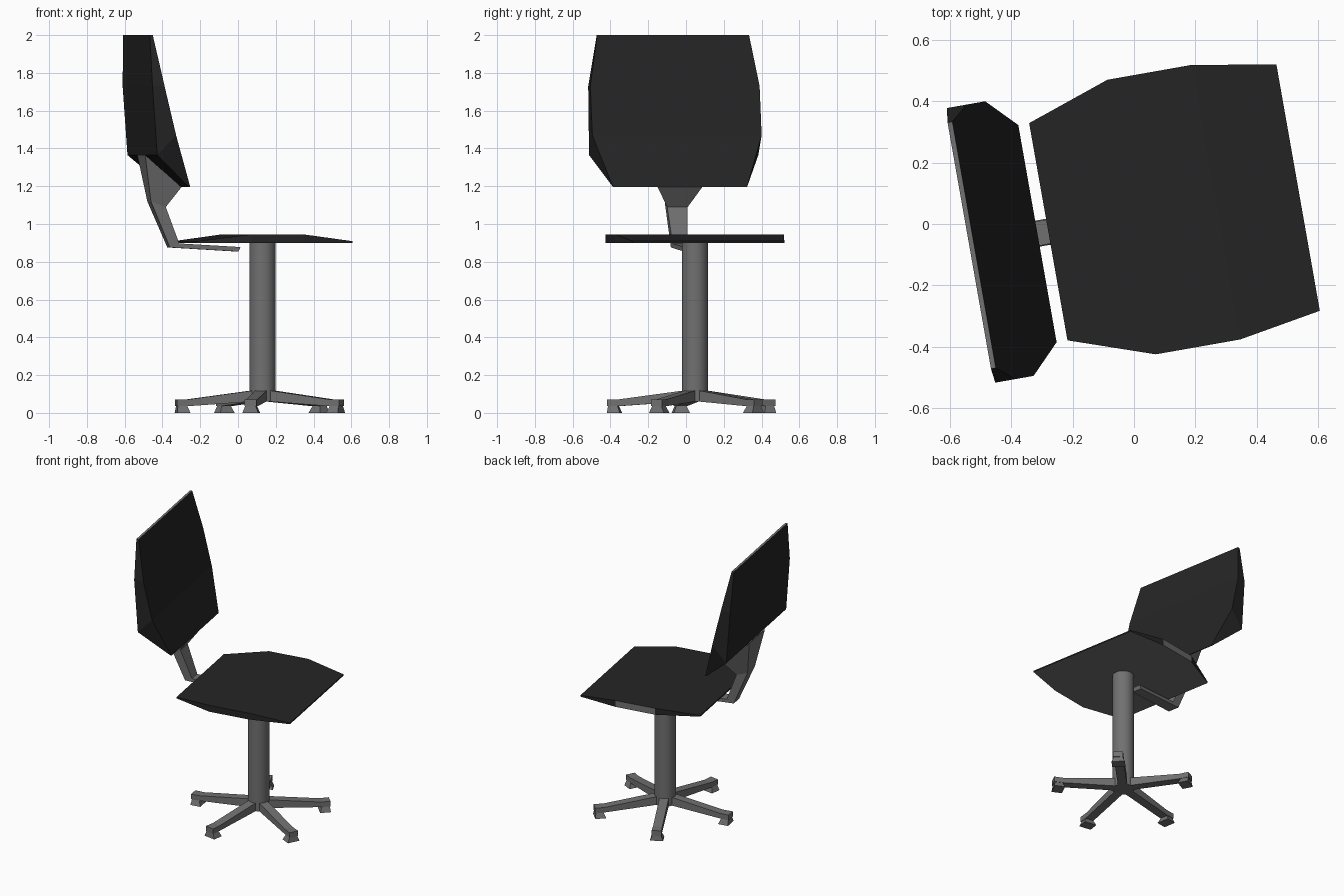
import bpy, bmesh, math
from mathutils import Matrix

if "Cube" in bpy.data.objects:
    bpy.data.objects.remove(bpy.data.objects["Cube"])

# The whole chair is turned 10 degrees about its column
FRAME = Matrix.Translation((0.13, 0.047, 0)) @ Matrix.Rotation(math.radians(10), 4, 'Z')


def material(name, r, g, b):
    m = bpy.data.materials.new(name)
    m.diffuse_color = (r, g, b, 1)
    m.use_nodes = True
    m.node_tree.nodes["Principled BSDF"].inputs["Base Color"].default_value = m.diffuse_color
    return m


BLACK = material("black_upholstery", 0.018, 0.018, 0.018)
GREY = material("grey_metal", 0.165, 0.165, 0.165)


def finish(name, bm, mats, matrix=FRAME, grey_rule=None):
    bmesh.ops.recalc_face_normals(bm, faces=bm.faces)
    bm.normal_update()
    if grey_rule:
        for f in bm.faces:
            f.material_index = 1 if grey_rule(f) else 0
    me = bpy.data.meshes.new(name)
    bm.to_mesh(me)
    bm.free()
    for m in mats:
        me.materials.append(m)
    ob = bpy.data.objects.new(name, me)
    ob.matrix_world = matrix
    bpy.context.collection.objects.link(ob)
    return ob


def loft(name, sections, mats, matrix=FRAME, grey_rule=None):
    """Each section (ua, za, ub, zb, half_width) is a rectangle mirrored across y."""
    bm = bmesh.new()
    rings = [[bm.verts.new(p) for p in ((ua, -w, za), (ua, w, za), (ub, w, zb), (ub, -w, zb))]
             for ua, za, ub, zb, w in sections]
    for a, b in zip(rings, rings[1:]):
        for i in range(4):
            j = (i + 1) % 4
            bm.faces.new((a[i], a[j], b[j], b[i]))
    bm.faces.new(rings[0])
    bm.faces.new(rings[-1])
    return finish(name, bm, mats, matrix, grey_rule)


# Seat: arched top, flat grey underside, grey middle panel on the left edge
def seat_grey(f):
    c = f.calc_center_median()
    return f.normal.z < -0.9 or (f.normal.y > 0.9 and abs(c.x) < 0.05)


loft("seat", [(-0.416, 0.909, -0.416, 0.90, 0.36),
              (-0.14, 0.945, -0.14, 0.90, 0.455),
              (0.14, 0.945, 0.14, 0.90, 0.455),
              (0.412, 0.909, 0.412, 0.90, 0.408)], [BLACK, GREY], grey_rule=seat_grey)

# Backrest: same outline as the seat, leaning back, with a grey top edge
loft("backrest", [(-0.452, 1.195, -0.462, 1.198, 0.36),
                  (-0.545, 1.47, -0.646, 1.365, 0.455),
                  (-0.607, 1.73, -0.672, 1.73, 0.455),
                  (-0.662, 2.0, -0.678, 2.0, 0.408)], [BLACK, GREY],
     grey_rule=lambda f: f.normal.z > 0.9)

# Bent arm from under the seat to the flared backrest bracket
loft("backrest_arm", [(-0.125, 0.878, -0.135, 0.854, 0.035),
                      (-0.455, 0.897, -0.505, 0.876, 0.04),
                      (-0.53, 1.09, -0.61, 1.12, 0.055),
                      (-0.457, 1.195, -0.652, 1.365, 0.12)], [GREY])

# Column
bm = bmesh.new()
bmesh.ops.create_cone(bm, cap_ends=True, segments=20, radius1=0.07, radius2=0.07, depth=0.84,
                      matrix=Matrix.Translation((0, 0, 0.48)))
column = finish("column", bm, [GREY])
bpy.context.view_layer.objects.active = column
column.select_set(True)
bpy.ops.object.shade_smooth_by_angle(angle=math.radians(40))
column.select_set(False)

# Five sloping legs, each with a flared foot
for k in range(5):
    turn = FRAME @ Matrix.Rotation(math.radians(180 + 72 * k), 4, 'Z')
    loft(f"base_leg_{k + 1}", [(0, 0.122, 0, 0.062, 0.03),
                               (0.06, 0.118, 0.06, 0.06, 0.03),
                               (0.40, 0.072, 0.40, 0.036, 0.03),
                               (0.465, 0.072, 0.465, 0.036, 0.032)], [GREY], turn)
    loft(f"foot_{k + 1}", [(0.41, 0.038, 0.46, 0.038, 0.027),
                           (0.395, 0.0, 0.465, 0.0, 0.043)], [GREY], turn)
